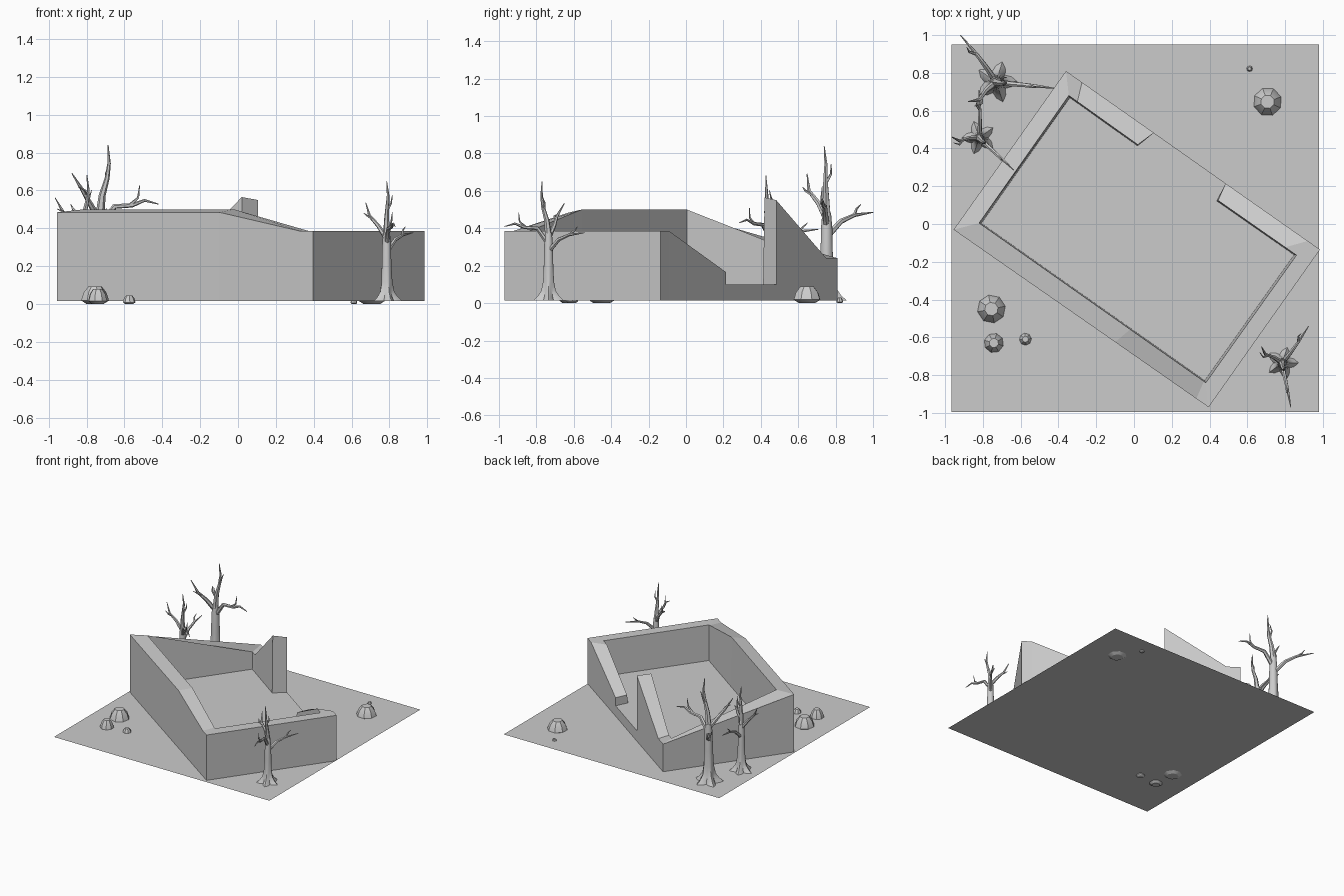
import bpy, bmesh, math
from mathutils import Vector, Matrix

cube = bpy.data.objects.get("Cube")
if cube:
    bpy.data.objects.remove(cube, do_unlink=True)

GROUND = 0.015
FLOOR = 0.1

grey = bpy.data.materials.new("plain grey")
grey.use_nodes = True
grey.diffuse_color = (0.6, 0.6, 0.6, 1)
grey.node_tree.nodes["Principled BSDF"].inputs["Base Color"].default_value = (0.6, 0.6, 0.6, 1)


def finish(bm, name, smooth=None):
    """Turn a bmesh into a named object, optionally smoothed by angle."""
    bmesh.ops.recalc_face_normals(bm, faces=bm.faces)
    mesh = bpy.data.meshes.new(name)
    bm.to_mesh(mesh)
    bm.free()
    mesh.materials.append(grey)
    obj = bpy.data.objects.new(name, mesh)
    bpy.context.collection.objects.link(obj)
    if smooth:
        bpy.ops.object.select_all(action='DESELECT')
        obj.select_set(True)
        bpy.context.view_layer.objects.active = obj
        bpy.ops.object.shade_smooth_by_angle(angle=math.radians(smooth))
    return obj


def loft(bm, rings):
    """Skin a list of closed rings and cap both ends."""
    rows = [[bm.verts.new(p) for p in ring] for ring in rings]
    n = len(rows[0])
    for low, high in zip(rows, rows[1:]):
        for i in range(n):
            j = (i + 1) % n
            bm.faces.new((low[i], low[j], high[j], high[i]))
    bm.faces.new(rows[0][::-1])
    bm.faces.new(rows[-1])


def limb(bm, points, radii, sides=6):
    """Tapered tube through a few points."""
    pts = [Vector(p) for p in points]
    rings = []
    side = None
    for i, p in enumerate(pts):
        d = (pts[min(i + 1, len(pts) - 1)] - pts[max(i - 1, 0)]).normalized()
        if side is None:
            side = d.orthogonal()
        side = (side - d * side.dot(d)).normalized()
        up = d.cross(side)
        angles = [math.tau * k / sides for k in range(sides)]
        rings.append([p + radii[i] * (side * math.cos(a) + up * math.sin(a)) for a in angles])
    loft(bm, rings)


# Ground sheet
bm = bmesh.new()
bmesh.ops.create_grid(bm, x_segments=1, y_segments=1, size=0.9725,
                      matrix=Matrix.Translation((0.0075, -0.0225, GROUND)))
finish(bm, "ground")

# Ruined walls: outer x, y, top, then inner x, y, top, from one gap edge to the other
sections = [
    (0.485, 0.215, 0.165, 0.445, 0.125, 0.165),
    (0.92, -0.09, 0.385, 0.80, -0.123, 0.385),
    (0.985, -0.135, 0.385, 0.86, -0.165, 0.385),
    (0.395, -0.97, 0.385, 0.38, -0.84, 0.385),
    (0.33, -0.925, 0.385, 0.37, -0.833, 0.387),
    (-0.1, -0.625, 0.485, -0.02, -0.558, 0.5),
    (-0.955, -0.03, 0.485, -0.82, 0.005, 0.5),
    (-0.36, 0.81, 0.24, -0.345, 0.68, 0.235),
    (-0.275, 0.75, 0.24, -0.30, 0.648, 0.235),
    (0.105, 0.483, 0.55, 0.02, 0.42, 0.565),
]
bm = bmesh.new()
middle = Vector((0.015, -0.08, FLOOR))
rows = []
for ox, oy, oz, ix, iy, iz in sections:
    foot = middle.lerp(Vector((ix, iy, FLOOR)), 0.985)
    rows.append([bm.verts.new(p) for p in
                 ((ox, oy, GROUND), (ox, oy, oz), (ix, iy, iz), foot)])
for a, b in zip(rows, rows[1:]):
    for k in range(3):
        bm.faces.new((a[k], b[k], b[k + 1], a[k + 1]))
# Gap ends, sill and floor
first, last = rows[0], rows[-1]
sills = []
for row in (first, last):
    sill = bm.verts.new((row[0].co.x, row[0].co.y, FLOOR))
    bm.faces.new((row[1], row[2], row[3], sill))
    sills.append(sill)
bm.faces.new((first[0], last[0], sills[1], sills[0]))
bm.faces.new([r[3] for r in rows] + [sills[1], sills[0]])
finish(bm, "ruined_walls")


# Bare trees: one shape, turned and scaled
def tree(name, x, y, scale, turn):
    bm = bmesh.new()
    # Trunk with five root lobes that fade upwards: height, radius, lobe depth
    trunk = []
    for z, r, lobe in ((0, 0.066, 0.3), (0.02, 0.05, 0.25), (0.05, 0.036, 0.15),
                       (0.1, 0.029, 0.06), (0.2, 0.025, 0), (0.3, 0.023, 0), (0.36, 0.018, 0)):
        ring = []
        for k in range(20):
            a = math.tau * k / 20
            rr = r * (1 + lobe * math.cos(5 * a))
            ring.append((rr * math.cos(a), rr * math.sin(a), z))
        trunk.append(ring)
    loft(bm, trunk)
    # Leader
    limb(bm, [(0, 0, 0.34), (0, -0.01, 0.43), (0.004, -0.03, 0.5),
              (0.008, -0.037, 0.56), (0, -0.035, 0.635)],
         [0.019, 0.014, 0.01, 0.007, 0.002])
    # Three main branches
    limb(bm, [(0, 0, 0.26), (0.045, 0.055, 0.325), (0.085, 0.11, 0.35), (0.14, 0.195, 0.362)],
         [0.014, 0.011, 0.008, 0.002])
    limb(bm, [(0, 0, 0.33), (-0.045, 0.03, 0.4), (-0.09, 0.045, 0.45), (-0.11, 0.085, 0.52)],
         [0.014, 0.011, 0.008, 0.002])
    limb(bm, [(0, 0, 0.3), (0.01, -0.06, 0.385), (0.025, -0.13, 0.39),
              (0.035, -0.18, 0.41), (0.045, -0.235, 0.395)],
         [0.014, 0.011, 0.009, 0.006, 0.002])
    # Twigs
    for path in ([(0.02, -0.12, 0.39), (0.025, -0.155, 0.42), (0.03, -0.16, 0.47)],
                 [(0.085, 0.11, 0.35), (0.085, 0.14, 0.375), (0.1, 0.155, 0.395)],
                 [(-0.07, 0.04, 0.43), (-0.1, 0.03, 0.45), (-0.12, 0.055, 0.465)],
                 [(0.004, -0.025, 0.48), (0.025, -0.02, 0.52), (0.03, -0.035, 0.56)]):
        limb(bm, path, [0.007, 0.005, 0.0015], 5)
    obj = finish(bm, name, 50)
    obj.location = (x, y, GROUND)
    obj.scale = (scale,) * 3
    obj.rotation_euler.z = math.radians(turn)


tree("front_tree", 0.785, -0.735, 1.0, 0)
tree("tall_back_tree", -0.73, 0.752, 1.3, 73)
tree("small_back_tree", -0.82, 0.457, 1.05, 36)

# Boulders: stacked octagons
for name, x, y, r, h, turn in (
        ("large_front_rock", -0.755, -0.45, 0.075, 0.093, 0.2),
        ("medium_front_rock", -0.742, -0.63, 0.052, 0.08, 0.5),
        ("small_front_rock", -0.575, -0.61, 0.034, 0.046, 0.1),
        ("large_back_rock", 0.707, 0.647, 0.076, 0.09, 0.35),
        ("pebble", 0.612, 0.822, 0.018, 0.03, 0.0)):
    bm = bmesh.new()
    rings = []
    for rr, z in ((0.6, 0), (1, 0.2), (0.82, 0.65), (0.48, 1)):
        angles = [turn + math.tau * k / 8 for k in range(8)]
        rings.append([(x + r * rr * math.cos(a), y + r * rr * math.sin(a), h * z)
                      for a in angles])
    loft(bm, rings)
    finish(bm, name, 30)
